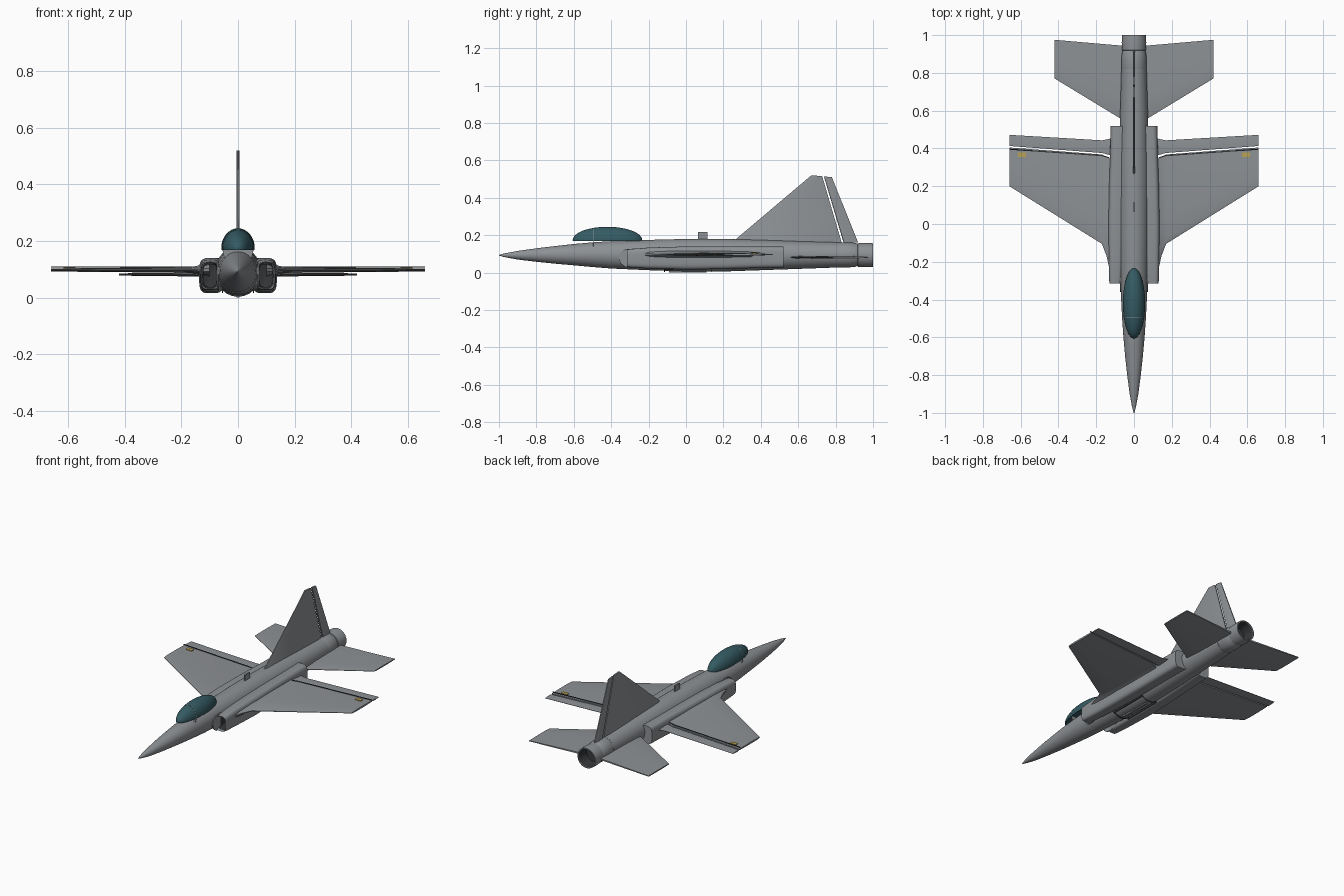
import bpy, bmesh, math
from mathutils import Vector, Matrix

if "Cube" in bpy.data.objects:
    bpy.data.objects.remove(bpy.data.objects["Cube"])


def mat(name, c):
    m = bpy.data.materials.new(name)
    m.diffuse_color = (*c, 1)
    m.use_nodes = True
    m.node_tree.nodes["Principled BSDF"].inputs["Base Color"].default_value = m.diffuse_color
    return m


GREY = mat("airframe grey", (0.27, 0.285, 0.30))
TEAL = mat("canopy teal", (0.035, 0.105, 0.125))
DARK = mat("dark recess", (0.035, 0.037, 0.04))
GOLD = mat("amber marker", (0.48, 0.36, 0.09))


def finish(name, bm, m, angle=35):
    bmesh.ops.recalc_face_normals(bm, faces=bm.faces)
    me = bpy.data.meshes.new(name)
    bm.to_mesh(me)
    bm.free()
    me.materials.append(m)
    me.shade_smooth()
    me.set_sharp_from_angle(angle=math.radians(angle))
    ob = bpy.data.objects.new(name, me)
    bpy.context.collection.objects.link(ob)
    return ob


def bridge(bm, rings, caps=(True, True)):
    vs = [[bm.verts.new(p) for p in r] for r in rings]
    n = len(vs[0])
    for a, b in zip(vs, vs[1:]):
        for i in range(n):
            j = (i + 1) % n
            bm.faces.new((a[i], a[j], b[j], b[i]))
    if caps[0]:
        bm.faces.new(vs[0])
    if caps[1]:
        bm.faces.new(vs[-1])


def loft(name, stations, m, power=2, n=40, caps=(True, True)):
    """Stations: (y, x centre, half width, z centre, half height)."""
    rings = []
    for y, cx, w, cz, h in stations:
        ring = []
        for i in range(n):
            a = 2 * math.pi * i / n
            c, s = math.cos(a), math.sin(a)
            f = lambda v: math.copysign(abs(v) ** (2 / power), v)
            ring.append((cx + w * f(c), y, cz + h * f(s)))
        rings.append(ring)
    bm = bmesh.new()
    bridge(bm, rings, caps)
    return finish(name, bm, m)


FOIL = [(0, .2), (.06, .65), (.3, 1), (.65, .95), (1, .6)]


def foil(name, sections, m, up=(0, 0, 1), prof=FOIL):
    """Sections: (leading point, trailing point, thickness)."""
    up = Vector(up)
    rings = []
    for le, te, t in sections:
        le, te = Vector(le), Vector(te)
        top = [le.lerp(te, f) + up * t * k / 2 for f, k in prof]
        bot = [le.lerp(te, f) - up * t * k / 2 for f, k in reversed(prof)]
        rings.append(top + bot)
    bm = bmesh.new()
    bridge(bm, rings)
    return finish(name, bm, m, 25)


def box(name, c, size, m):
    bm = bmesh.new()
    bmesh.ops.create_cube(bm, size=1, matrix=Matrix.Translation(c) @ Matrix.Diagonal((*size, 1)))
    return finish(name, bm, m)


# fuselage
loft("fuselage", [(y, 0, w, z, h) for y, w, z, h in [
    (-1, .002, .093, .002), (-.97, .010, .093, .010), (-.9, .023, .093, .023),
    (-.8, .036, .094, .036), (-.7, .047, .095, .047), (-.6, .056, .096, .057),
    (-.5, .063, .096, .066), (-.4, .068, .095, .073), (-.2, .075, .094, .081),
    (0, .08, .093, .087), (.2, .08, .093, .087), (.4, .078, .094, .081),
    (.6, .073, .094, .074), (.82, .067, .095, .067)]], GREY)

# engine nozzle in two collars with a dark throat
loft("nozzle_collar", [(y, 0, r, .095, r) for y, r in
     [(.80, .062), (.825, .067), (.87, .067), (.905, .064), (.92, .058)]], GREY)
loft("nozzle", [(y, 0, r, .094, r) for y, r in
     [(.915, .056), (.92, .063), (.96, .065), (1, .063), (1, .056), (.95, .050)]],
     GREY, caps=(True, False))
loft("nozzle_throat", [(y, 0, r, .094, r) for y, r in [(.996, .0555), (.93, .047), (.925, .02)]],
     DARK, caps=(False, True))

# canopy with a thin hoop
bm = bmesh.new()
bmesh.ops.create_uvsphere(bm, u_segments=40, v_segments=24, radius=1)
g = bm.verts[:] + bm.edges[:] + bm.faces[:]
r = bmesh.ops.bisect_plane(bm, geom=g, plane_co=(0, 0, -.08), plane_no=(0, 0, -1), clear_outer=True)
bmesh.ops.holes_fill(bm, edges=[e for e in bm.edges if e.is_boundary])
bm.transform(Matrix.Translation((0, -.42, .174)) @ Matrix.Diagonal((.059, .186, .071, 1)))
finish("canopy", bm, TEAL)
k = math.sqrt(1 - (.075 / .186) ** 2)
loft("canopy_hoop", [(y, 0, .0595 * k, .174, .0715 * k) for y in (-.497, -.494)], GREY)

# tail fin and rudder
SLAB = [(0, .5), (.04, 1), (.9, 1), (1, .6)]
foil("tail_fin", [((0, .25, .165), (0, .834, .155), .013),
                  ((0, .67, .52), (0, .728, .516), .010)], GREY, (1, 0, 0), SLAB)
foil("rudder", [((0, .843, .158), (0, .92, .162), .012),
                ((0, .737, .515), (0, .78, .51), .009)], GREY, (1, 0, 0), SLAB)
# antenna on the spine
box("antenna", (0, .09, .195), (.008, .05, .042), GREY)

for s, side in ((1, "right"), (-1, "left")):
    # air intake trunk with hollow mouth
    loft("intake_" + side, [
        (-.20, s * .098, .024, .078, .040), (-.305, s * .098, .027, .077, .043),
        (-.315, s * .099, .031, .077, .047), (-.29, s * .098, .034, .077, .050),
        (-.2, s * .096, .038, .078, .056), (0, s * .094, .043, .078, .062),
        (.2, s * .090, .043, .080, .061), (.36, s * .085, .042, .082, .058),
        (.52, s * .080, .044, .083, .056)], GREY, power=4, caps=(False, True))
    loft("intake_duct_" + side, [(-.303, s * .098, .0265, .077, .0425),
         (-.205, s * .098, .0235, .078, .0395), (-.20, s * .098, .01, .078, .02)],
         DARK, power=4, caps=(False, True))
    # splitter plate ahead of the intake
    bm = bmesh.new()
    out = [(-.28, .028), (-.325, .030), (-.35, .05), (-.36, .08), (-.35, .108), (-.325, .125), (-.28, .128)]
    bridge(bm, [[(s * x, y, z) for y, z in out] for x in (.068, .074)])
    finish("splitter_" + side, bm, GREY)
    # main wing, blended into the trunk at its root
    foil("wing_" + side, [((s * x, a, z), (s * x, b, z), t) for x, a, b, z, t in [
        (.10, -.27, .345, .098, .06), (.13, -.24, .348, .098, .042), (.145, -.17, .355, .098, .028),
        (.17, -.105, .368, .098, .020), (.66, .20, .405, .098, .011)]], GREY)
    # trailing flap
    foil("flap_" + side, [((s * x, a, z), (s * x, b, z), t) for x, a, b, z, t in [
        (.11, .36, .455, .097, .014), (.17, .376, .443, .097, .012), (.66, .413, .472, .097, .008)]],
        GREY, prof=[(0, .7), (.2, 1), (1, .2)])
    # dark hinge strip
    foil("hinge_strip_" + side, [((s * x, y - .003, .1085), (s * x, y + .003, .1085), .003)
         for x, y in ((.13, .350), (.17, .362), (.66, .396))], DARK, prof=[(0, 1), (1, 1)])
    # amber marker plate near the tip
    box("marker_" + side, (s * .594, .366, .104), (.042, .024, .006), GOLD)
    # tailplane
    foil("tailplane_" + side, [((s * .05, .545, .082), (s * .05, .943, .082), .016),
         ((s * .42, .77, .082), (s * .42, .975, .082), .008)], GREY)
    # belly door edge lines
    box("belly_door_side_" + side, (s * .055, .01, .022), (.004, .25, .012), DARK)

# belly door end lines follow the round belly
for y, end in ((-.115, "front"), (.135, "rear")):
    bm = bmesh.new()
    ring = lambda yy: ([(x / 100, yy, .093 - .0895 * math.sqrt(1 - (x / 8.3) ** 2)) for x in
                        (-5.6, -4, -2, 0, 2, 4, 5.6)] +
                       [(x / 100, yy, .099 - .0895 * math.sqrt(1 - (x / 8.3) ** 2)) for x in
                        (5.6, 4, 2, 0, -2, -4, -5.6)])
    bridge(bm, [ring(y - .002), ring(y + .002)])
    finish("belly_door_" + end, bm, DARK)
# belly keel strip touching the ground plane
box("belly_keel", (0, .01, .004), (.012, .2, .008), GREY)
